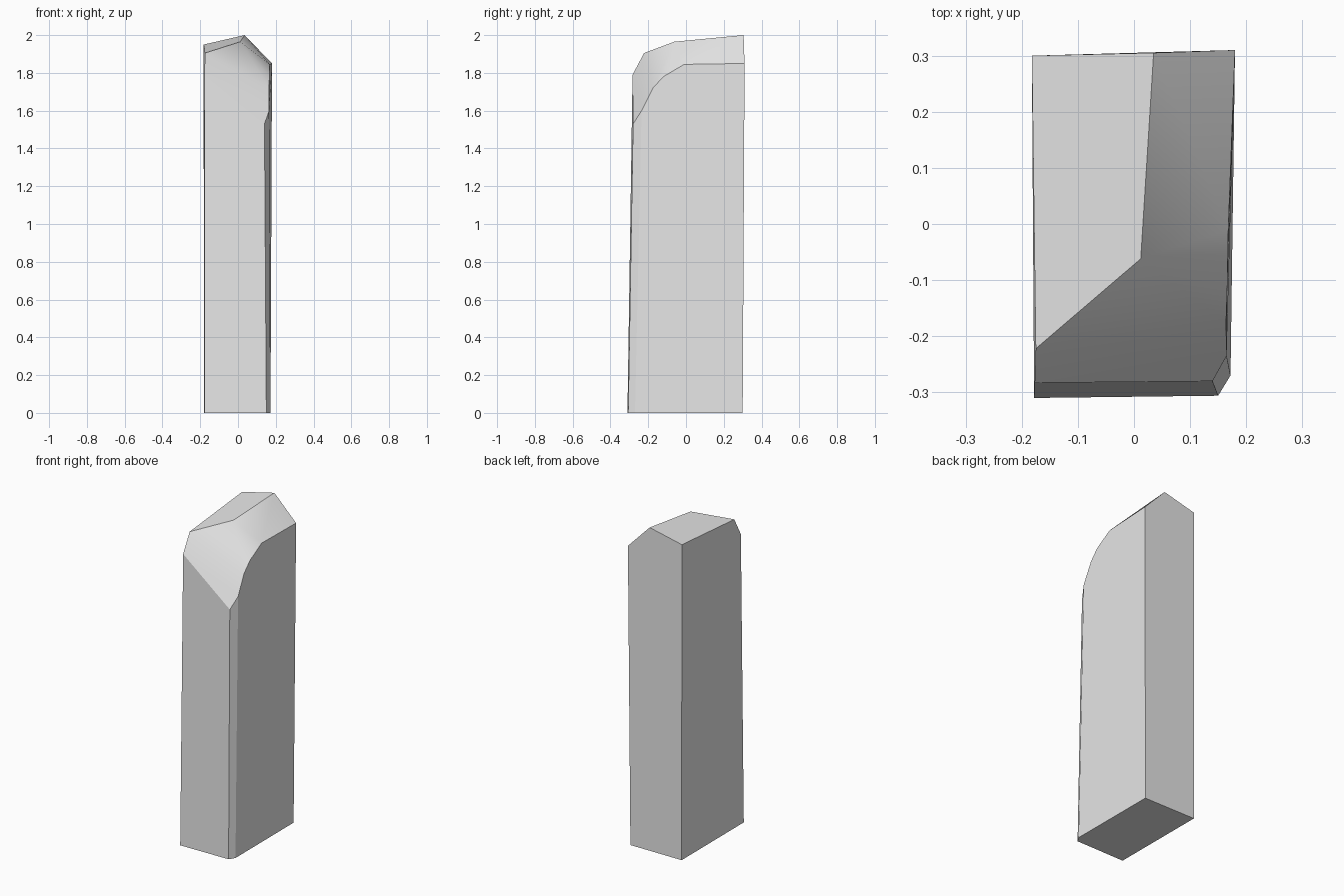
import bpy
import bmesh
from math import radians

default_cube = bpy.data.objects.get("Cube")
if default_cube:
    bpy.data.objects.remove(default_cube, do_unlink=True)

# Plain grey stone
stone_grey = bpy.data.materials.new("stone_grey")
stone_grey.use_nodes = True
colour = (0.8, 0.8, 0.8, 1)
stone_grey.diffuse_color = colour
stone_grey.node_tree.nodes["Principled BSDF"].inputs["Base Color"].default_value = colour

bm = bmesh.new()


def points(*coordinates):
    return [bm.verts.new(co) for co in coordinates]


def face(*corners):
    return bm.faces.new(corners)


# Left side outline, from the foot at the back, up and over to the foot at the front
left = points((-.18, .3, 0), (-.182, .3, 1.95), (-.175, -.222, 1.905),
              (-.177, -.283, 1.79), (-.178, -.31, 0))
left_back_foot, left_back_top, left_shoulder, left_brow, left_front_foot = left

# Right side outline, with its rounded front shoulder
right = points((.17, .3, 0), (.18, .31, 1.85), (.168, -.01, 1.845),
               (.166, -.12, 1.78), (.164, -.175, 1.72), (.165, -.235, 1.6),
               (.172, -.27, 0))
right_back_foot, right_back_top, *shoulder, right_front_foot = right

# Ridge of the roof and the narrow chamfer at the front right corner
ridge_back, ridge_front = points((.035, .305, 2), (.012, -.062, 1.965))
chamfer_top, chamfer_foot = points((.14, -.28, 1.53), (.15, -.306, 0))

# Sides, back, front, chamfer and underside
face(*left)
face(*right)
face(left_back_foot, right_back_foot, right_back_top, ridge_back, left_back_top)
face(left_front_foot, chamfer_foot, chamfer_top, left_brow)
face(chamfer_foot, right_front_foot, shoulder[-1], chamfer_top)
face(left_back_foot, left_front_foot, chamfer_foot, right_front_foot, right_back_foot)

# Two roof slopes
face(left_back_top, left_shoulder, ridge_front, ridge_back)
face(ridge_back, ridge_front, shoulder[0], right_back_top)

# Rounded slope falling from the ridge to the front
inner = [ridge_front, ridge_front, left_shoulder, left_brow]
for i in range(len(shoulder) - 1):
    face(inner[i], shoulder[i + 1], shoulder[i])
face(ridge_front, left_shoulder, shoulder[2])
face(left_shoulder, left_brow, shoulder[3])
face(left_brow, chamfer_top, shoulder[-1])

bmesh.ops.recalc_face_normals(bm, faces=bm.faces)
mesh = bpy.data.meshes.new("standing_stone")
bm.to_mesh(mesh)
bm.free()
mesh.materials.append(stone_grey)

stone = bpy.data.objects.new("standing_stone", mesh)
bpy.context.collection.objects.link(stone)
bpy.ops.object.select_all(action="DESELECT")
stone.select_set(True)
bpy.context.view_layer.objects.active = stone
bpy.ops.object.shade_smooth_by_angle(angle=radians(30))
